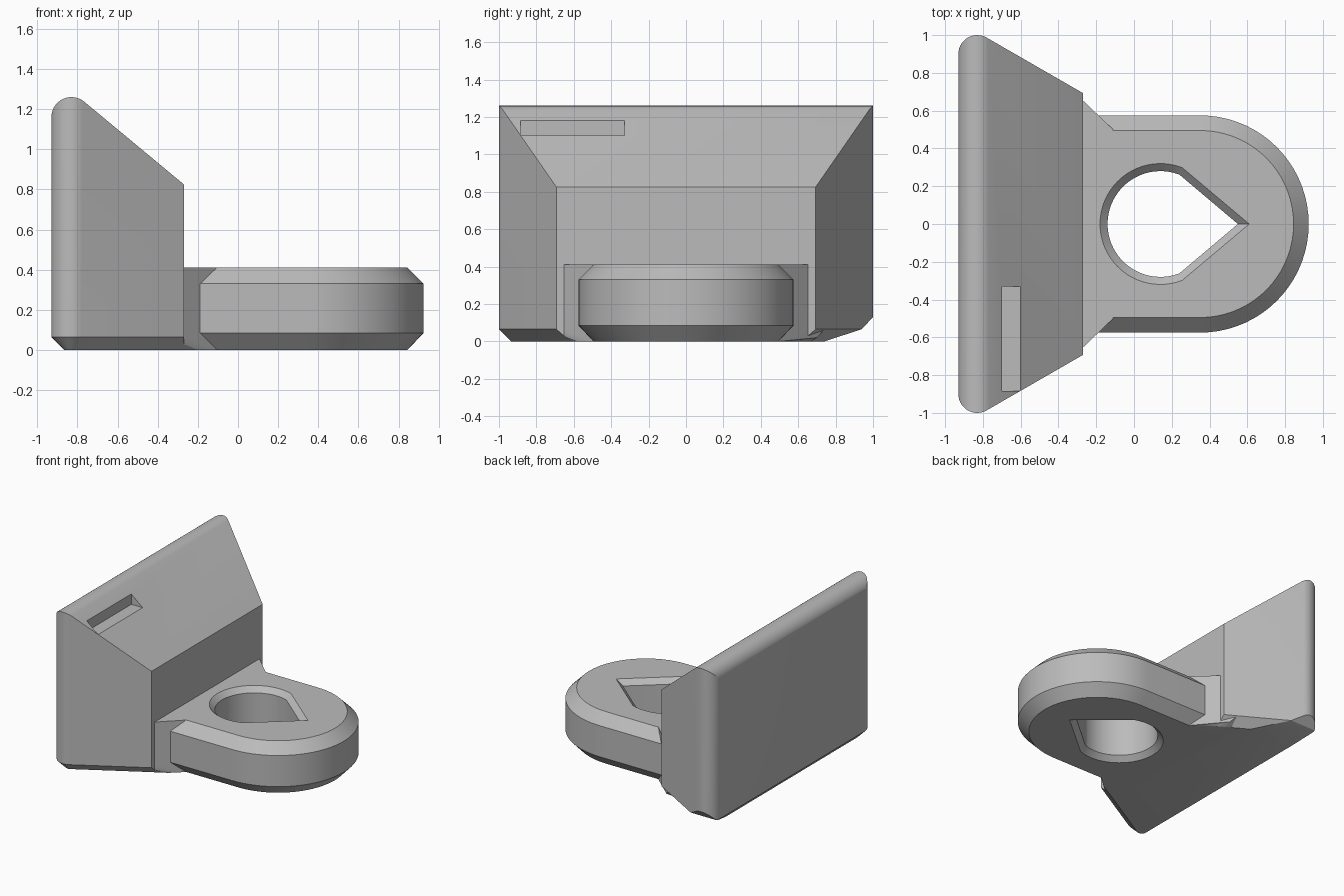
import bpy, bmesh, math

cube = bpy.data.objects.get("Cube")
if cube:
    bpy.data.objects.remove(cube)

grey = bpy.data.materials.new("plain grey")
grey.use_nodes = True
grey.diffuse_color = (0.5, 0.5, 0.5, 1)
grey.node_tree.nodes["Principled BSDF"].inputs["Base Color"].default_value = (0.5, 0.5, 0.5, 1)


def finish(name, bm):
    bmesh.ops.recalc_face_normals(bm, faces=bm.faces)
    mesh = bpy.data.meshes.new(name)
    bm.to_mesh(mesh)
    bm.free()
    mesh.materials.append(grey)
    obj = bpy.data.objects.new(name, mesh)
    bpy.context.collection.objects.link(obj)
    return obj


def loft(name, rings):
    """Closed solid through rings that share a point count."""
    bm = bmesh.new()
    loops = [[bm.verts.new(p) for p in ring] for ring in rings]
    for a, b in zip(loops, loops[1:]):
        for i in range(len(a)):
            j = (i + 1) % len(a)
            bm.faces.new((a[i], a[j], b[j], b[i]))
    bm.faces.new(loops[0])
    bm.faces.new(loops[-1])
    return finish(name, bm)


def arc(cx, cy, r, start, end, n):
    angles = [math.radians(start + (end - start) * i / n) for i in range(n + 1)]
    return [(cx + r * math.cos(a), cy + r * math.sin(a)) for a in angles]


def at_z(points, z):
    return [(x, y, z) for x, y in points]


def combine(target, tool, operation):
    mod = target.modifiers.new(operation.lower(), 'BOOLEAN')
    mod.operation, mod.solver, mod.object = operation, 'EXACT', tool
    bpy.context.view_layer.objects.active = target
    bpy.ops.object.modifier_apply(modifier=mod.name)
    bpy.data.objects.remove(tool)


# Wall block: tapered plan with rounded rear corners and a bevelled foot
def wall_plan(inset):
    side = arc(-0.83, 0.9, 0.1 - inset, 60, 180, 14)
    half = [(-0.27, 0.693 - inset / math.cos(math.radians(30)))] + side
    return half + [(x, -y) for x, y in reversed(half)]


body = loft("mounting_bracket", [at_z(wall_plan(0.065), 0), at_z(wall_plan(0), 0.065),
                                 at_z(wall_plan(0), 1.5)])

# Side profile gives the sloping top and rounded ridge
profile = [(-0.1, -0.1), (-0.1, 0.82), (-0.27, 0.825)]
profile += arc(-0.83, 1.16, 0.1, 50.8, 180, 14) + [(-0.93, -0.1)]
slope = loft("slope_profile", [[(x, y, z) for x, z in profile] for y in (-1.2, 1.2)])
combine(body, slope, 'INTERSECT')


# Extra relief under the left end of the wall
relief = [(0.74, 0), (0.94, 0.065), (1.0, 0.13), (1.1, 0.23), (1.1, -0.1), (0.74, -0.1)]
combine(body, loft("foot_relief", [[(x, y, z) for y, z in relief] for x in (-1.1, -0.1)]),
        'DIFFERENCE')

# Ledge slot cut into the slope
ledge = [(-0.7, -0.885), (-0.4, -0.885), (-0.4, -0.33), (-0.7, -0.33)]
combine(body, loft("ledge_slot", [at_z(ledge, 1.1), at_z(ledge, 1.4)]), 'DIFFERENCE')


# Round-ended tab with bevelled rims
def tab_plan(inset):
    r = 0.575 - inset
    return [(-0.36, -r)] + arc(0.35, 0, r, -90, 90, 36) + [(-0.36, r)]


tab = loft("tab", [at_z(tab_plan(i), z) for i, z in
                   ((0.08, 0), (0, 0.085), (0, 0.33), (0.08, 0.41))])

# Gussets that flare the tab into the wall
bm = bmesh.new()
for s in (-1, 1):
    lift = 0.09 if s > 0 else 0
    corners = [(-0.11, 0.5, 0), (-0.2, 0.58, lift), (-0.36, 0.74, 0.065), (-0.36, 0.67, 0),
               (-0.11, 0.5, 0.41), (-0.36, 0.74, 0.41)]
    for x, y, z in corners:
        bm.verts.new((x, s * y, z))
bm.verts.new((-0.32, 0.7, 0.02))
bmesh.ops.convex_hull(bm, input=bm.verts)
bmesh.ops.dissolve_limit(bm, angle_limit=0.01, verts=bm.verts, edges=bm.edges)
gusset = finish("gusset", bm)

combine(body, tab, 'UNION')
combine(body, gusset, 'UNION')


# Teardrop hole, bevelled at both mouths
def teardrop(grow):
    return arc(0.14, 0, 0.28 + grow, 69, 291, 40) + [(0.55 + 1.5 * grow, 0)]


hole = loft("teardrop_hole", [at_z(teardrop(g), z) for g, z in
                              ((0.06, -0.02), (0, 0.04), (0, 0.37), (0.06, 0.43))])
combine(body, hole, 'DIFFERENCE')

# Smooth the rounds and keep the bevels crisp
bpy.ops.object.select_all(action='DESELECT')
body.select_set(True)
bpy.context.view_layer.objects.active = body
bpy.ops.object.shade_smooth_by_angle(angle=math.radians(25))
